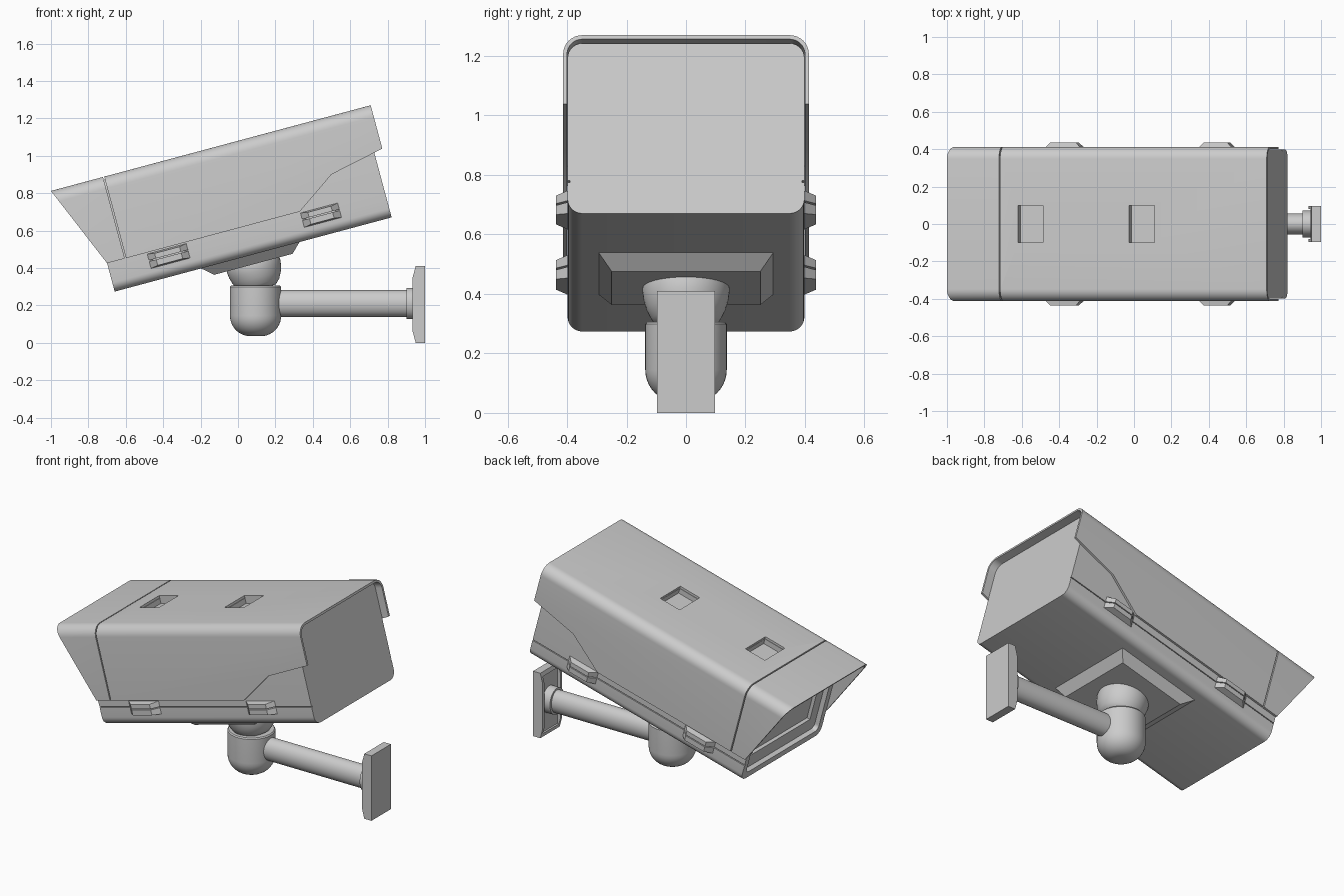
import bpy, bmesh, math
from math import sin, cos, pi, radians

if "Cube" in bpy.data.objects:
    bpy.data.objects.remove(bpy.data.objects["Cube"])

TILT = radians(-15)   # the housing parts are modelled level, then tilted


def finish(bm, name, tilted=True, angle=30):
    bmesh.ops.recalc_face_normals(bm, faces=bm.faces)
    me = bpy.data.meshes.new(name)
    bm.to_mesh(me)
    bm.free()
    ob = bpy.data.objects.new(name, me)
    bpy.context.collection.objects.link(ob)
    if tilted:
        ob.rotation_euler.y = TILT
    smooth(ob, angle)
    return ob


def activate(ob):
    bpy.ops.object.select_all(action='DESELECT')
    ob.select_set(True)
    bpy.context.view_layer.objects.active = ob


def smooth(ob, angle=30):
    activate(ob)
    bpy.ops.object.shade_smooth_by_angle(angle=radians(angle))


def prism(name, profile, hy, round_at=(), r=0.05, tilted=True):
    """Side profile (x, z) extruded across y; long edges at given heights are rounded."""
    bm = bmesh.new()
    a = [bm.verts.new((x, -hy, z)) for x, z in profile]
    b = [bm.verts.new((x, hy, z)) for x, z in profile]
    n = len(profile)
    bm.faces.new(a)
    bm.faces.new(b[::-1])
    for i in range(n):
        j = (i + 1) % n
        bm.faces.new((a[i], b[i], b[j], a[j]))
    edges = [e for e in bm.edges
             if abs(e.verts[0].co.y - e.verts[1].co.y) < 1e-5
             and any(all(abs(v.co.z - z) < 1e-5 for v in e.verts) for z in round_at)]
    if edges:
        bmesh.ops.bevel(bm, geom=edges, offset=r, segments=8, profile=0.5, affect='EDGES')
    return finish(bm, name, tilted)


def box(name, x0, x1, hy, z0, z1, round_at=(), r=0.05, tilted=True):
    return prism(name, [(x0, z0), (x1, z0), (x1, z1), (x0, z1)], hy, round_at, r, tilted)


def loft(name, rect_a, rect_b):
    """Frustum between two loops of four points."""
    bm = bmesh.new()
    a = [bm.verts.new(p) for p in rect_a]
    b = [bm.verts.new(p) for p in rect_b]
    bm.faces.new(a)
    bm.faces.new(b)
    for i in range(4):
        j = (i + 1) % 4
        bm.faces.new((a[i], a[j], b[j], b[i]))
    return finish(bm, name)


def lathe(name, profile, cx, tilted):
    bm = bmesh.new()
    vs = [bm.verts.new((r, 0, z)) for r, z in profile]
    es = [bm.edges.new(p) for p in zip(vs, vs[1:])]
    bmesh.ops.spin(bm, geom=vs + es, cent=(0, 0, 0), axis=(0, 0, 1), angle=2 * pi, steps=48)
    bmesh.ops.remove_doubles(bm, verts=bm.verts, dist=1e-5)
    bmesh.ops.translate(bm, verts=bm.verts, vec=(cx, 0, 0))
    return finish(bm, name, tilted, 40)


def cut(ob, *cutters):
    for c in cutters:
        activate(ob)
        m = ob.modifiers.new("cut", 'BOOLEAN')
        m.operation, m.object, m.solver = 'DIFFERENCE', c, 'EXACT'
        bpy.ops.object.modifier_move_to_index(modifier=m.name, index=0)
        bpy.ops.object.modifier_apply(modifier=m.name)


# sun hood with slanted visor and stepped rear edge
hood = prism("sun_hood", [(-.756, 1.043), (1.014, 1.043), (1.014, .803),
                          (.716, .74), (.5, .592), (-.566, .592)], .413, (1.043,), .065)
inner = box("hood_cutter", -2, 2, .400, 0, 1.029, (1.029,), .052)
visor_gap = box("visor_gap_cutter", -.468, -.461, 1, 0, 2)
pockets = [box("pocket_cutter", u, u + .14, .1, .995, 1.2) for u in (-.363, .253)]
cut(hood, inner, visor_gap, *pockets)

# housing body with recessed front window and side seams
body = box("housing_body", -.566, .967, .398, .435, 1.027, (.435, 1.027), .05)
recess = box("front_recess_cutter", -.8, -.536, .36, .475, .987, (.475, .987), .03)
window = box("window_cutter", -.8, -.515, .29, .56, .92)
seams = []
for s in (-1, 1):
    seam = box("seam_cutter", -.7, 1.1, .05, .543, .549)
    seam.location.y = s * .44
    seams.append(seam)
bpy.context.view_layer.update()
cut(body, recess, window, *pockets, *seams)

# side latches bridging the seam
latches = []
for s in (-1, 1):
    for u0, u1, name in ((-.352, -.124, "front"), (.496, .714, "rear")):
        def rect(y, du, dw):
            return [(u0 + du, s * y, .503 + dw), (u1 - du, s * y, .503 + dw),
                    (u1 - du, s * y, .585 - dw), (u0 + du, s * y, .585 - dw)]
        latch = loft(f"{name}_latch", rect(.392, 0, 0), rect(.437, .045, .008))
        cut(latch, *seams)
        latches.append(latch)

# tapered plate under the housing
def ring(u0, u1, hy, w):
    return [(u0, -hy, w), (u1, -hy, w), (u1, hy, w), (u0, hy, w)]
loft("mount_plate", ring(-.09, .459, .295, .437), ring(-.03, .405, .25, .384))

# ball joint and round pivot
lathe("ball_joint", [(0, .39), (.145, .39), (.147, .375), (.143, .345),
                     (.133, .31), (.115, .275), (.09, .25), (0, .24)], .187, True)
arc = [(.027 + .11 * sin(t * pi / 20), .145 - .11 * cos(t * pi / 20)) for t in range(11)]
lathe("pivot_body", [(0, .035)] + arc + [(.137, .298), (.131, .305), (0, .305)], .094, False)


# horizontal arm and its collar
def rod(name, x0, x1, ry, rz):
    bm = bmesh.new()
    bmesh.ops.create_cone(bm, cap_ends=True, segments=48, radius1=1, radius2=1, depth=1)
    for v in bm.verts:
        x, y, z = v.co
        v.co = ((x0 + x1) / 2 + z * (x1 - x0), y * ry, .21 + x * rz)
    return finish(bm, name, False)


rod("support_arm", .1, .96, .057, .071)
rod("arm_collar", .9, .96, .072, .083)

# wall plate with recessed inner face
plate = prism("wall_plate", [(.934, .06), (.95, 0), (1, 0), (1, .41), (.95, .41), (.934, .35)],
              .097, tilted=False)
panel = box("plate_cutter", .8, .955, .08, .025, .385, tilted=False)
cut(plate, panel)

for ob in [hood, body, plate] + latches:
    smooth(ob)
for ob in [o for o in bpy.data.objects if "cutter" in o.name]:
    bpy.data.objects.remove(ob)
